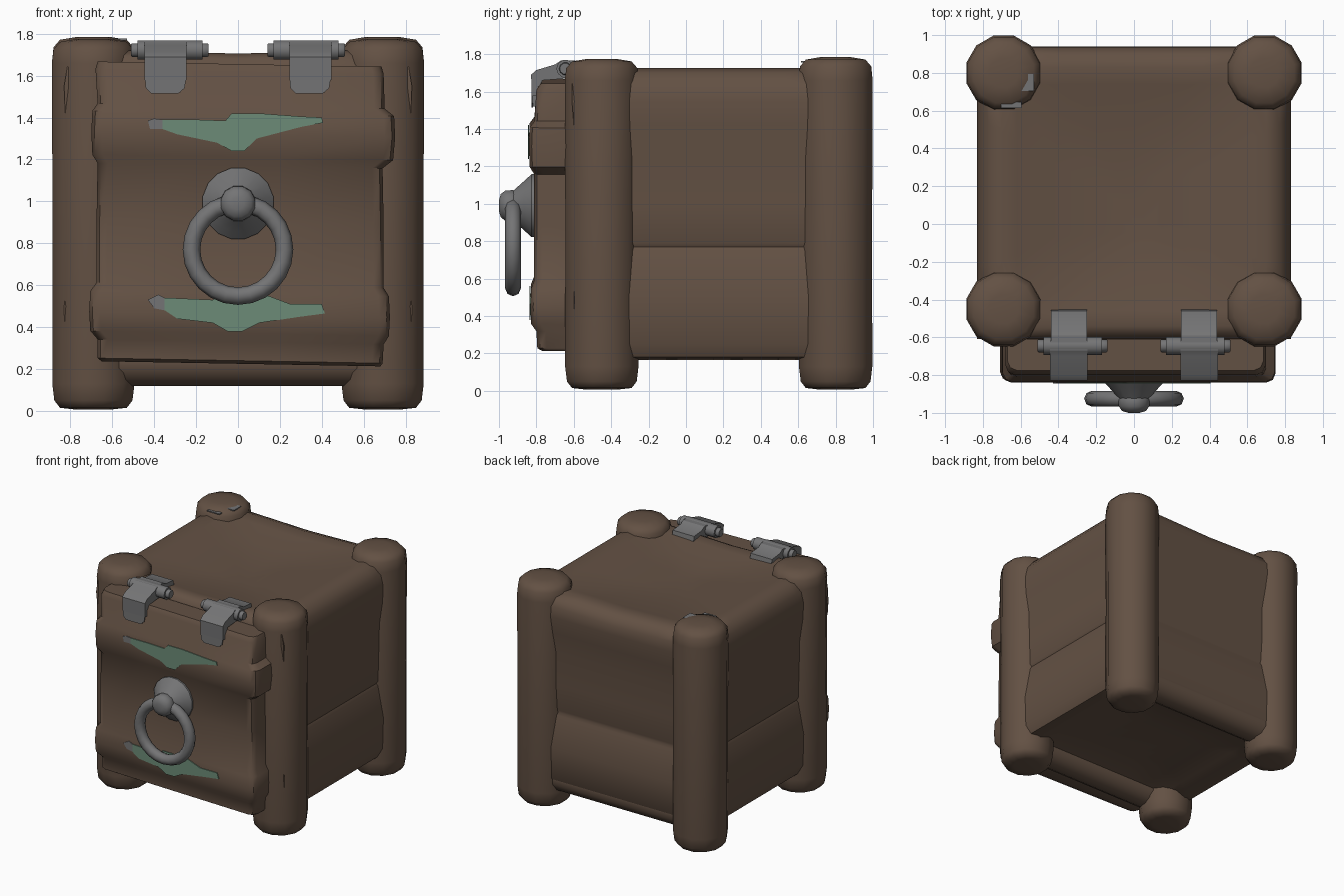
import bpy, bmesh, math
from mathutils import Matrix, Vector

if "Cube" in bpy.data.objects:
    bpy.data.objects.remove(bpy.data.objects["Cube"])


def material(name, rgb):
    m = bpy.data.materials.new(name)
    m.diffuse_color = (*rgb, 1)
    m.use_nodes = True
    m.node_tree.nodes["Principled BSDF"].inputs["Base Color"].default_value = m.diffuse_color
    return m


WOOD = material("brown_wood", (0.125, 0.082, 0.057))
IRON = material("grey_iron", (0.175, 0.175, 0.178))
GREEN = material("green_patina", (0.15, 0.26, 0.185))


def finish(name, bm, mat, angle=40):
    bmesh.ops.recalc_face_normals(bm, faces=bm.faces)
    me = bpy.data.meshes.new(name)
    bm.to_mesh(me)
    bm.free()
    ob = bpy.data.objects.new(name, me)
    bpy.context.collection.objects.link(ob)
    me.materials.append(mat)
    bpy.ops.object.select_all(action='DESELECT')
    ob.select_set(True)
    bpy.context.view_layer.objects.active = ob
    bpy.ops.object.shade_smooth_by_angle(angle=math.radians(angle))
    return ob


def loft(name, rings, mat, angle=40, matrix=None):
    """Skin a list of equally long closed rings and cap both ends."""
    bm = bmesh.new()
    vs = [[bm.verts.new(p) for p in r] for r in rings]
    n = len(rings[0])
    for a, b in zip(vs, vs[1:]):
        for i in range(n):
            j = (i + 1) % n
            bm.faces.new((a[i], a[j], b[j], b[i]))
    bm.faces.new(vs[0])
    bm.faces.new(vs[-1])
    if matrix:
        bm.transform(matrix)
    return finish(name, bm, mat, angle)


def turned(name, profile, sides, mat, matrix, angle=40):
    """Lathe (radius, height) pairs around local z."""
    rings = [[(r * math.cos(2 * math.pi * (i + .5) / sides),
               r * math.sin(2 * math.pi * (i + .5) / sides), z) for i in range(sides)]
             for r, z in profile]
    return loft(name, rings, mat, angle, matrix)


def prism_x(name, pts, x0, x1, mat, angle=30):
    """Extrude a (y, z) outline along x."""
    return loft(name, [[(x, y, z) for y, z in pts] for x in (x0, x1)], mat, angle)


def plate(name, pts, y, mat):
    """Thin plate lying on a front face, outline in (x, z)."""
    return loft(name, [[(x, yy, z) for x, z in pts] for yy in (y, y + .006)], mat)


# Body: two swollen planks per side, rolled upper edge, dished top and bottom
body_rows = [  # z, half width, front y, back y
    (.25, .25, -.15, .40), (.21, .60, -.45, .72), (.165, .72, -.54, .82), (.18, .79, -.57, .88),
    (.25, .825, -.59, .93), (.50, .83, -.60, .935), (.75, .795, -.58, .895), (.77, .785, -.57, .885),
    (.79, .795, -.58, .89), (1.0, .80, -.59, .90), (1.25, .805, -.59, .90), (1.42, .825, -.60, .925),
    (1.55, .83, -.61, .94), (1.64, .815, -.61, .935), (1.70, .77, -.59, .90), (1.725, .70, -.54, .83),
    (1.71, .62, -.46, .74), (1.67, .40, -.25, .50), (1.65, .15, -.05, .25)]


def body_ring(z, w, f, b):
    corners = [Vector(p) for p in ((-w, f, z), (w, f, z), (w, b, z), (-w, b, z))]
    ring = []
    for i in range(4):
        for k in range(4):
            p = corners[i].lerp(corners[(i + 1) % 4], k / 4)
            # The front and back rims sag in the middle
            if z > 1.6 and i % 2 == 0:
                p.z -= .02 * (1 - abs(p.x / w))
            ring.append(p)
    return ring


loft("body", [body_ring(*r) for r in body_rows], WOOD, 50)

# Lower rails at front and back
for tag, y in (("front", -.49), ("back", .81)):
    turned(f"{tag}_bottom_rail", [(.12, -.65), (.12, .65)], 12, WOOD,
           Matrix.Translation((0, y, .236)) @ Matrix.Rotation(math.pi / 2, 4, 'Y'))

# Four corner posts with worn, rounded ends
for tag, x, y, top in (("front_left", -.69, -.45, 1.775), ("front_right", .69, -.45, 1.775),
                       ("back_left", -.69, .8, 1.785), ("back_right", .69, .8, 1.785)):
    turned(f"{tag}_post",
           [(.10, .008), (.165, .015), (.193, .05), (.203, .13), (.202, .9), (.205, 1.66),
            (.197, top - .05), (.165, top - .014), (.08, top)], 12, WOOD,
           Matrix.Translation((x, y, 0)), 50)

# Front door panel with two raised bands
door_rows = [  # z, left x, right x, front y
    (.225, -.65, .68, -.77), (.24, -.67, .69, -.795), (.33, -.67, .695, -.80), (.37, -.705, .72, -.828),
    (.46, -.71, .725, -.832), (.56, -.705, .72, -.828), (.60, -.675, .695, -.812),
    (.90, -.675, .695, -.812), (1.17, -.67, .69, -.812), (1.21, -.695, .74, -.836),
    (1.32, -.70, .75, -.84), (1.42, -.695, .745, -.836), (1.455, -.67, .70, -.81),
    (1.62, -.68, .695, -.80), (1.655, -.67, .685, -.775)]


def door_ring(z, l, r, y):
    pts = [(l, -.61), (l, y + .05), (l + .015, y + .015), (l + .05, y), (-.2, y), (.2, y),
           (r - .05, y), (r - .015, y + .015), (r, y + .05), (r, -.61)]
    return [(px, py, z - .018 * px) for px, py in pts]


loft("door", [door_ring(*r) for r in door_rows], WOOD, 40)

# Worn paint patches on the bands, with bare grey tips
plate("upper_paint", [(-.36, 1.39), (-.36, 1.345), (-.29, 1.32), (-.10, 1.28), (-.03, 1.24), (.03, 1.24),
                      (.09, 1.30), (.30, 1.355), (.405, 1.375), (.40, 1.40), (.30, 1.405), (.10, 1.42),
                      (-.03, 1.42), (-.06, 1.385), (-.20, 1.39)], -.845, GREEN)
plate("upper_bare_tip", [(-.43, 1.385), (-.42, 1.345), (-.36, 1.345), (-.36, 1.39), (-.40, 1.395)], -.845, IRON)
plate("lower_paint", [(-.35, .54), (-.35, .48), (-.29, .44), (-.12, .42), (-.05, .38), (.02, .38),
                      (.10, .42), (.30, .45), (.415, .465), (.40, .51), (.25, .51), (.13, .555),
                      (-.08, .56), (-.12, .53)], -.838, GREEN)
plate("lower_bare_tip", [(-.43, .53), (-.40, .49), (-.35, .48), (-.35, .54), (-.38, .555)], -.838, IRON)

# Knocker: flared mount, ball-ended boss and hanging ring
FRONT = Matrix.Translation((0, 0, .99)) @ Matrix.Rotation(math.pi / 2, 4, 'X')
turned("knocker_mount", [(.172, .79), (.172, .825), (.135, .865), (.085, .92), (.07, .94)], 16, IRON, FRONT)
turned("knocker_boss", [(.07, .90), (.086, .925), (.084, .965), (.065, .99), (.03, 1.0)], 12, IRON, FRONT, 60)

steps, sides = 24, 8
bm = bmesh.new()
grid = []
for i in range(steps):
    a = 2 * math.pi * i / steps
    grid.append([])
    for j in range(sides):
        b = 2 * math.pi * j / sides
        r = .222 + .042 * math.cos(b)
        grid[-1].append(bm.verts.new((r * math.cos(a), -.925 + .042 * math.sin(b), .77 + r * math.sin(a))))
for i in range(steps):
    for j in range(sides):
        p, q, k = grid[i], grid[(i + 1) % steps], (j + 1) % sides
        bm.faces.new((p[j], q[j], q[k], p[k]))
finish("knocker_ring", bm, IRON, 60)

# Two strap hinges with pins
for tag, cx in (("left", -.345), ("right", .345)):
    # Strap folded over the door's upper edge
    prism_x(f"{tag}_hinge_strap",
            [(-.78, 1.58), (-.825, 1.58), (-.828, 1.69), (-.80, 1.715), (-.70, 1.745), (-.67, 1.765),
             (-.62, 1.765), (-.60, 1.72), (-.64, 1.67), (-.77, 1.66)], cx - .1, cx + .1, IRON)
    # Rounded tongue on the door face
    plate(f"{tag}_hinge_tongue", [(cx - .1, 1.60), (cx - .095, 1.54), (cx - .07, 1.515), (cx + .06, 1.515),
                                  (cx + .09, 1.54), (cx + .1, 1.60)], -.825, IRON)
    prism_x(f"{tag}_hinge_tongue_backing", [(-.79, 1.52), (-.82, 1.52), (-.82, 1.60), (-.79, 1.60)],
            cx - .07, cx + .07, IRON)
    # Leaf resting on the body top
    prism_x(f"{tag}_hinge_leaf", [(-.65, 1.765), (-.59, 1.765), (-.56, 1.745), (-.46, 1.735), (-.45, 1.68),
                                  (-.64, 1.67)], cx - .095, cx + .095, IRON)
    turned(f"{tag}_hinge_pin",
           [(.030, -.185), (.034, -.18), (.034, -.155), (.048, -.155), (.048, -.09), (.048, .09),
            (.048, .155), (.034, .155), (.034, .18), (.030, .185)], 10, IRON,
           Matrix.Translation((cx + .02 * (-1 if cx > 0 else 1), -.645, 1.722))
           @ Matrix.Rotation(math.pi / 2, 4, 'Y'))

# Small worn spots on the back left post
for k, (x, y, w, d) in enumerate(((-.565, .75, .035, .045), (-.65, .63, .055, .015))):
    z = 1.768 if k == 0 else 1.756
    loft(f"worn_spot_{k + 1}", [[(x - w, y - d, h), (x + w, y - d, h), (x + w, y + d, h), (x - w, y + d, h)]
                                for h in (z, z + .008)], IRON)
